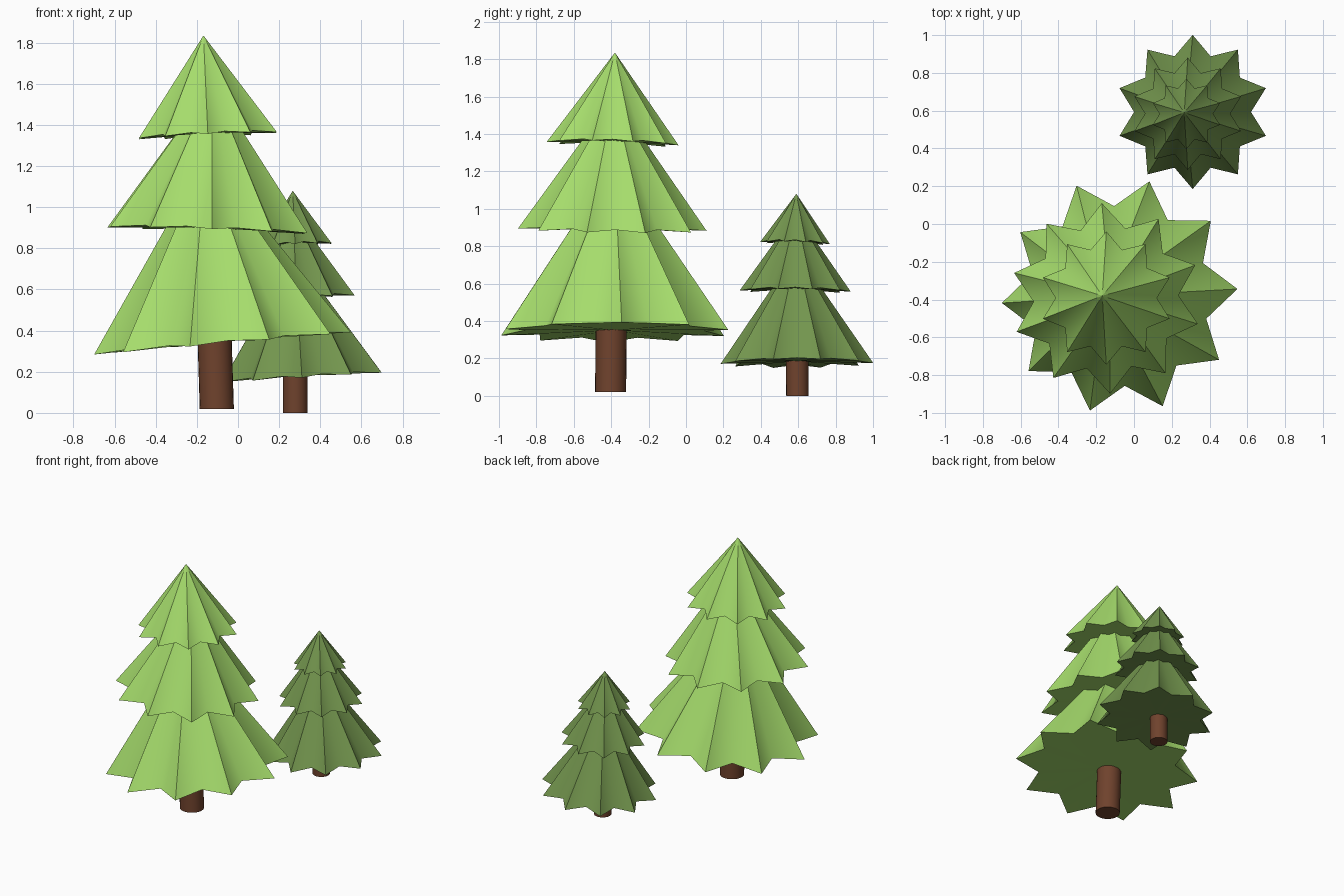
import bpy, bmesh
from math import pi, sin, cos, radians
from mathutils import Vector

if "Cube" in bpy.data.objects:
    bpy.data.objects.remove(bpy.data.objects["Cube"])


def material(name, rgb):
    m = bpy.data.materials.new(name)
    m.diffuse_color = (*rgb, 1)
    m.use_nodes = True
    m.node_tree.nodes["Principled BSDF"].inputs["Base Color"].default_value = m.diffuse_color
    return m


light = material("light_green", (0.38, 0.72, 0.15))
dark = material("dark_green", (0.17, 0.30, 0.075))
bark = material("bark", (0.16, 0.055, 0.026))


def finish(bm, name, mat, angle):
    bmesh.ops.recalc_face_normals(bm, faces=bm.faces)
    mesh = bpy.data.meshes.new(name)
    bm.to_mesh(mesh)
    bm.free()
    mesh.materials.append(mat)
    ob = bpy.data.objects.new(name, mesh)
    bpy.context.collection.objects.link(ob)
    bpy.ops.object.select_all(action='DESELECT')
    ob.select_set(True)
    bpy.context.view_layer.objects.active = ob
    bpy.ops.object.shade_smooth_by_angle(angle=radians(angle))


def tier(name, base, tip, radius, turn, mat):
    """Ten-pointed star cone; its rim is square to the leaning axis."""
    base, tip = Vector(base), Vector(tip)
    lean = Vector((0, 0, 1)).rotation_difference(tip - base)
    axis = (tip - base).normalized()
    bm = bmesh.new()
    rim = []
    for i in range(20):
        a = radians(turn) + i * pi / 10
        r = radius * (0.76 if i % 2 else 1)
        drop = axis * (0.0 if i % 2 else -0.012)
        p = base + lean @ Vector((r * cos(a), r * sin(a), 0)) + drop
        rim.append(bm.verts.new(p))
    top, under = bm.verts.new(tip), bm.verts.new(base)
    for i in range(20):
        a, b = rim[i], rim[(i + 1) % 20]
        bm.faces.new((a, b, top))
        bm.faces.new((b, a, under))
    finish(bm, name, mat, 60)


def trunk(name, low, high, radius):
    low, high = Vector(low), Vector(high)
    bm = bmesh.new()
    bmesh.ops.create_cone(bm, cap_ends=True, segments=24, radius1=radius,
                          radius2=radius, depth=high.z - low.z)
    for v in bm.verts:
        c = high if v.co.z > 0 else low
        v.co = Vector((v.co.x, v.co.y, 0)) + c
    finish(bm, name, bark, 40)


# Large light tree
trunk("large_trunk", (-0.103, -0.403, 0.02), (-0.115, -0.40, 0.40), 0.083)
tier("large_bottom_tier", (-0.077, -0.381, 0.35), (-0.155, -0.383, 1.25), 0.627, 3.4, light)
tier("large_middle_tier", (-0.148, -0.394, 0.90), (-0.125, -0.385, 1.60), 0.505, 20.5, light)
tier("large_top_tier", (-0.147, -0.392, 1.36), (-0.168, -0.38, 1.835), 0.353, 18, light)

# Small dark tree
trunk("small_trunk", (0.279, 0.596, 0.0), (0.278, 0.594, 0.24), 0.06)
tier("small_bottom_tier", (0.31, 0.593, 0.185), (0.275, 0.59, 0.77), 0.408, 18, dark)
tier("small_middle_tier", (0.284, 0.584, 0.572), (0.268, 0.588, 0.98), 0.297, 18, dark)
tier("small_top_tier", (0.277, 0.583, 0.828), (0.266, 0.59, 1.08), 0.187, 18, dark)
